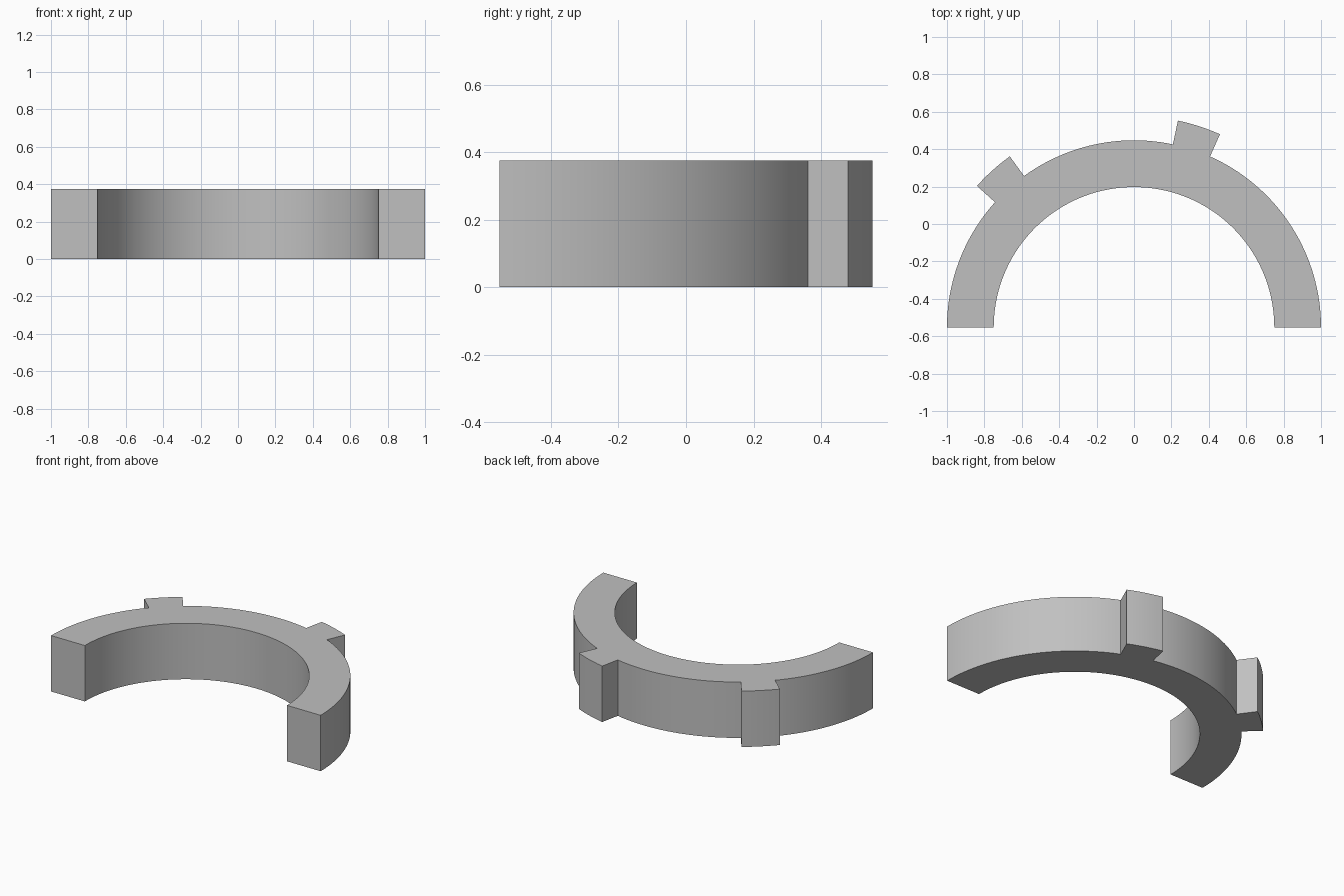
import bpy, bmesh
from math import cos, sin, radians

if "Cube" in bpy.data.objects:
    bpy.data.objects.remove(bpy.data.objects["Cube"], do_unlink=True)

HEIGHT = 0.375
CENTRE_Y = -0.5525
INNER, OUTER, TAB = 0.75, 1.0, 1.13
TABS = [(66, 78), (126, 138)]   # angular span of each tab, degrees

grey = bpy.data.materials.new("light grey")
grey.use_nodes = True
grey.diffuse_color = (0.53, 0.53, 0.53, 1)
grey.node_tree.nodes["Principled BSDF"].inputs["Base Color"].default_value = grey.diffuse_color


def arc(radius, start, end):
    """Points along an arc, one every two degrees."""
    steps = abs(end - start) // 2
    angles = [radians(start + (end - start) * i / steps) for i in range(steps + 1)]
    return [(radius * cos(a), CENTRE_Y + radius * sin(a), 0) for a in angles]


# Outline: outer edge stepping out at each tab, then back along the inner edge
outline = []
angle = 0
for start, end in TABS:
    outline += arc(OUTER, angle, start) + arc(TAB, start, end)
    angle = end
outline += arc(OUTER, angle, 180) + arc(INNER, 180, 0)

# Extrude the outline into the half ring
bm = bmesh.new()
base = bm.faces.new([bm.verts.new(p) for p in outline])
top = bmesh.ops.extrude_face_region(bm, geom=[base], use_keep_orig=True)
bmesh.ops.translate(bm, vec=(0, 0, HEIGHT),
                    verts=[v for v in top["geom"] if isinstance(v, bmesh.types.BMVert)])
bmesh.ops.recalc_face_normals(bm, faces=bm.faces)
mesh = bpy.data.meshes.new("half_ring_with_tabs")
bm.to_mesh(mesh)
bm.free()
mesh.materials.append(grey)

ring = bpy.data.objects.new("half_ring_with_tabs", mesh)
bpy.context.collection.objects.link(ring)
bpy.ops.object.select_all(action="DESELECT")
ring.select_set(True)
bpy.context.view_layer.objects.active = ring
bpy.ops.object.shade_smooth_by_angle(angle=radians(30))
